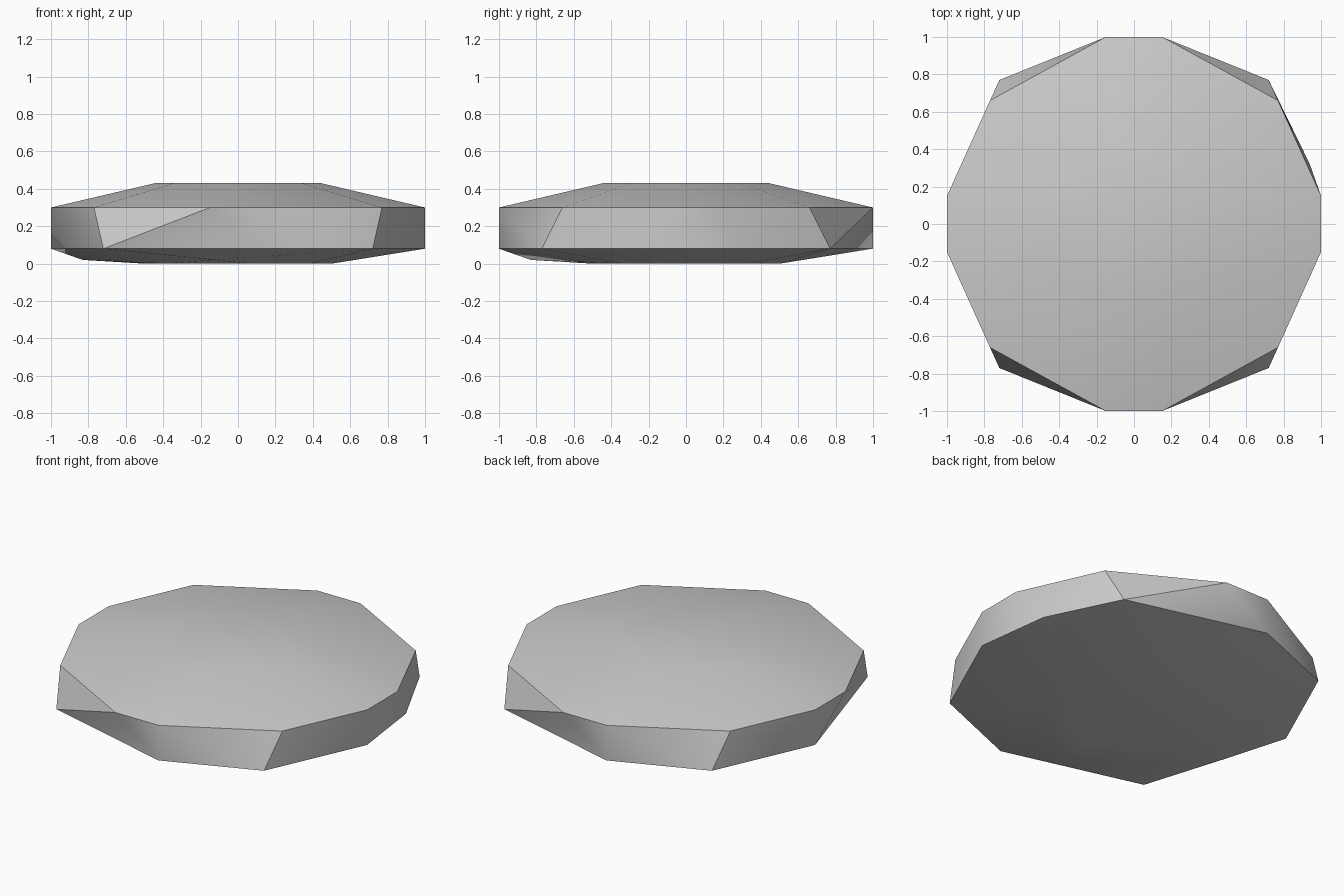
import bpy, bmesh, math

cube = bpy.data.objects.get("Cube")
if cube:
    bpy.data.objects.remove(cube, do_unlink=True)

# Stone colour
stone = bpy.data.materials.new("stone_grey")
stone.use_nodes = True
grey = (0.6, 0.6, 0.6, 1)
stone.diffuse_color = grey
stone.node_tree.nodes["Principled BSDF"].inputs["Base Color"].default_value = grey


def ring(scale, z):
    """Twelve-sided outline, mirrored in x and y."""
    quarter = [(1, 0.15), (0.77, 0.66), (0.15, 1)]
    return [(sx * x * scale, sy * y * scale, z)
            for x, y in quarter for sx in (-1, 1) for sy in (-1, 1)]


# Regular levels: top plateau, upper rim, underside
points = ring(0.445, 0.43) + ring(1, 0.30) + ring(0.5, 0)

# Uneven lower rim, chipped at some corners
lower_rim = [(-0.72, -0.77), (0.15, -1), (0.72, -0.77), (1, -0.15), (0.94, 0.32),
             (0.72, 0.77), (-0.15, 1), (-0.72, 0.77), (-1, 0.15)]
points += [(x, y, 0.08) for x, y in lower_rim]

# Chips pushed under the rim
points += [(-0.125, -0.83, 0.02), (-0.83, -0.125, 0.02)]

# Wrap the levels in one faceted skin
bm = bmesh.new()
for p in points:
    bm.verts.new(p)
bmesh.ops.convex_hull(bm, input=bm.verts)
bmesh.ops.recalc_face_normals(bm, faces=bm.faces)
mesh = bpy.data.meshes.new("flat_stone")
bm.to_mesh(mesh)
bm.free()
mesh.materials.append(stone)
slab = bpy.data.objects.new("flat_stone", mesh)
bpy.context.collection.objects.link(slab)

# Smooth the shallow bends, keep the rims sharp
bpy.ops.object.select_all(action="DESELECT")
slab.select_set(True)
bpy.context.view_layer.objects.active = slab
bpy.ops.object.shade_smooth_by_angle(angle=math.radians(30))
